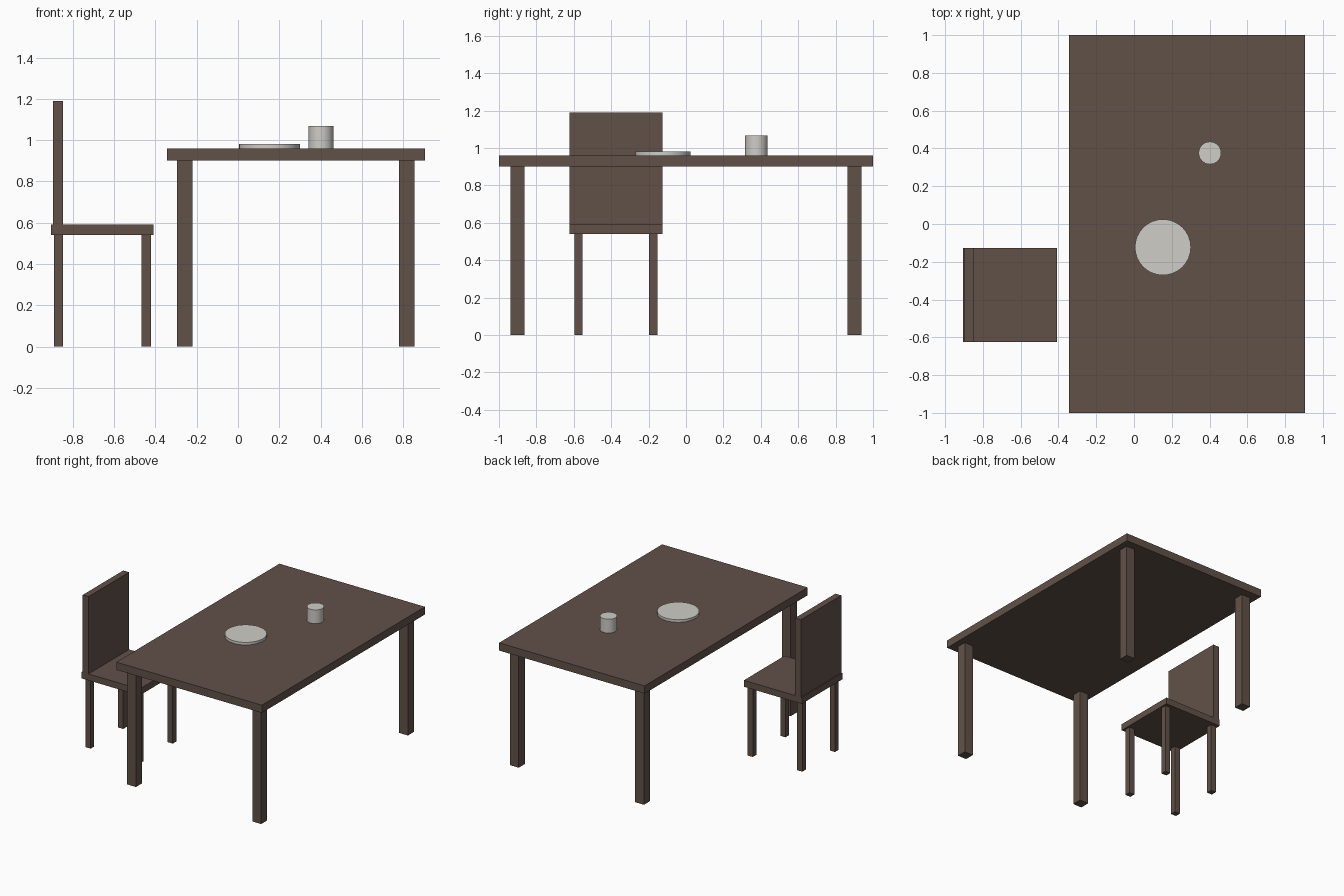
import bpy
import math

cube = bpy.data.objects.get("Cube")
if cube:
    bpy.data.objects.remove(cube, do_unlink=True)


def material(name, rgb):
    mat = bpy.data.materials.new(name)
    mat.use_nodes = True
    mat.diffuse_color = (*rgb, 1)
    mat.node_tree.nodes["Principled BSDF"].inputs["Base Color"].default_value = (*rgb, 1)
    return mat


wood = material("dark wood", (0.12, 0.083, 0.066))
ceramic = material("off-white ceramic", (0.62, 0.61, 0.57))


def box(name, center, size, bottom):
    """Wooden block standing on the height 'bottom'."""
    x, y = center
    bpy.ops.mesh.primitive_cube_add(size=1, location=(x, y, bottom + size[2] / 2))
    obj = bpy.context.object
    obj.name = name
    obj.scale = size
    bpy.ops.object.transform_apply(location=False, rotation=False, scale=True)
    obj.data.materials.append(wood)


def legs(name, center, offset, width, height):
    """Four square legs placed symmetrically around a centre."""
    for sx, side in ((-1, "right"), (1, "left")):
        for sy, end in ((-1, "front"), (1, "back")):
            spot = (center[0] + sx * offset[0], center[1] + sy * offset[1])
            box(f"{name}_{end}_{side}", spot, (width, width, height), 0)


def disc(name, center, radius, height, bottom):
    """Round ceramic piece with a smooth wall and crisp rims."""
    x, y = center
    bpy.ops.mesh.primitive_cylinder_add(vertices=32, radius=radius, depth=height,
                                        location=(x, y, bottom + height / 2))
    obj = bpy.context.object
    obj.name = name
    obj.data.materials.append(ceramic)
    bpy.ops.object.shade_smooth_by_angle(angle=math.radians(40))


# Table
TABLE = (0.28, 0)
box("table_top", TABLE, (1.25, 2, 0.06), 0.9)
legs("table_leg", TABLE, (0.5375, 0.9), 0.075, 0.9)

# Chair, facing the table
CHAIR = (-0.657, -0.375)
box("chair_seat", CHAIR, (0.497, 0.497, 0.05), 0.54)
box("chair_back", (-0.872, CHAIR[1]), (0.05, 0.497, 0.6), 0.59)
legs("chair_leg", CHAIR, (0.2125, 0.2), 0.044, 0.54)

# Tableware
disc("plate", (0.153, -0.123), 0.148, 0.02, 0.96)
disc("cup", (0.402, 0.376), 0.06, 0.107, 0.96)
